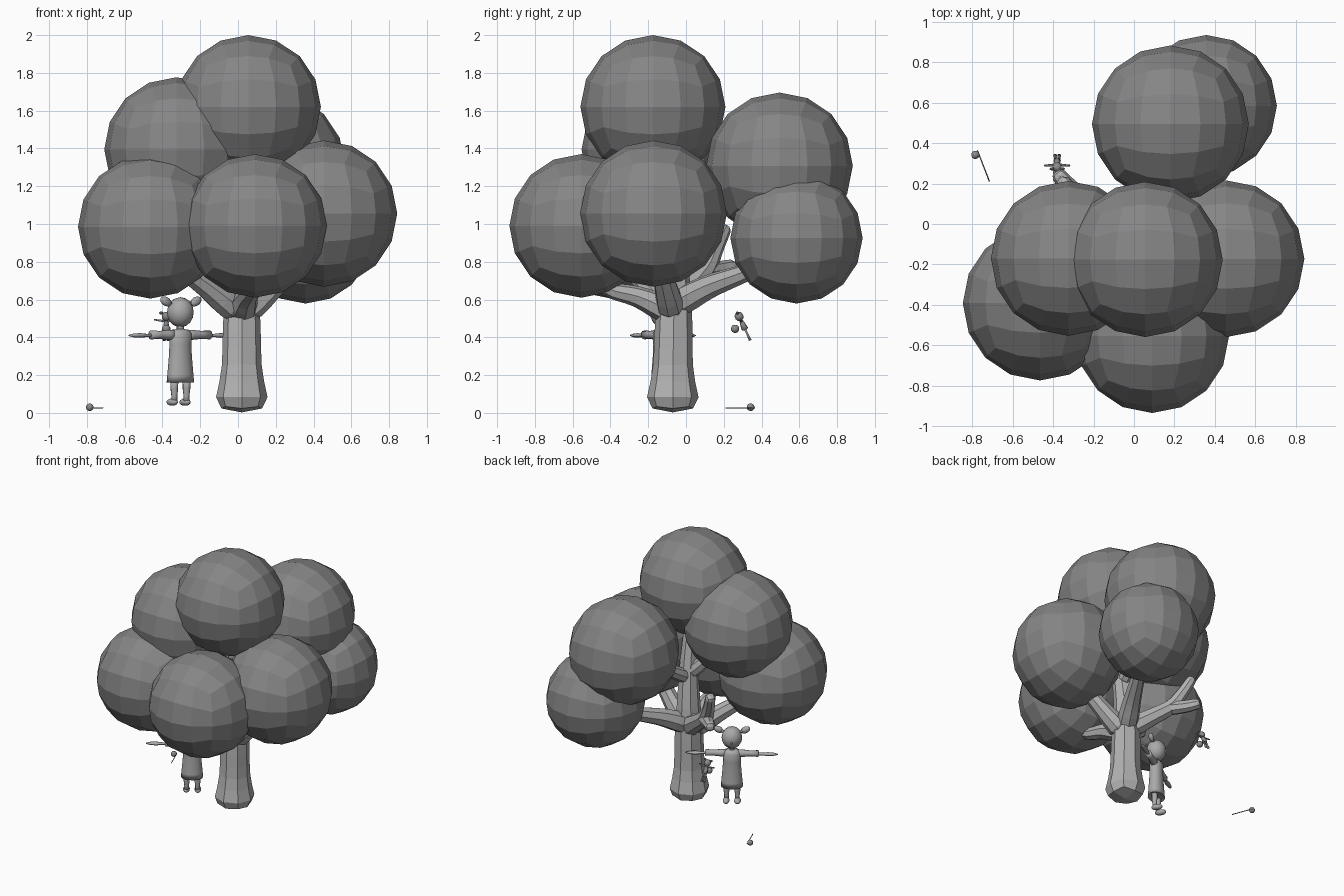
import bpy, bmesh, math
from mathutils import Matrix, Vector

if "Cube" in bpy.data.objects:
    bpy.data.objects.remove(bpy.data.objects["Cube"])


def material(name, v):
    m = bpy.data.materials.new(name)
    m.diffuse_color = (v, v, v, 1)
    m.use_nodes = True
    m.node_tree.nodes["Principled BSDF"].inputs["Base Color"].default_value = m.diffuse_color
    return m


LEAF = material("dark_grey_leaves", 0.235)
BARK = material("light_grey_bark", 0.45)
CLOTH = material("mid_grey_figure", 0.40)
TOY = material("dark_grey_toys", 0.26)
I = Matrix.Identity(4)


def add_object(name, bm, mat, matrix=I, smooth=False):
    bmesh.ops.recalc_face_normals(bm, faces=bm.faces)
    me = bpy.data.meshes.new(name)
    for f in bm.faces:
        f.smooth = smooth
    bm.to_mesh(me)
    bm.free()
    me.materials.append(mat)
    ob = bpy.data.objects.new(name, me)
    ob.matrix_world = matrix
    bpy.context.collection.objects.link(ob)
    return ob


def ball(name, loc, size, mat, cuts=3, base=I, rot=I, smooth=False):
    """Rounded cube: an even quad sphere scaled to the given radii."""
    bm = bmesh.new()
    bmesh.ops.create_cube(bm, size=2)
    bmesh.ops.subdivide_edges(bm, edges=bm.edges[:], cuts=cuts, use_grid_fill=True)
    for v in bm.verts:
        d = Vector([math.tan(c * math.pi / 4) for c in v.co]).normalized()
        v.co = Vector([d[i] * size[i] for i in range(3)])
    return add_object(name, bm, mat, base @ Matrix.Translation(loc) @ rot, smooth)


def lathe(name, profile, mat, matrix=I, sides=12, squash=1.0):
    """Rings of (radius, height) joined along local z, capped at both ends."""
    bm = bmesh.new()
    rings = []
    for r, h in profile:
        rings.append([bm.verts.new((r * math.cos(2 * math.pi * i / sides),
                                    r * squash * math.sin(2 * math.pi * i / sides), h))
                      for i in range(sides)])
    for a, b in zip(rings, rings[1:]):
        for i in range(sides):
            j = (i + 1) % sides
            bm.faces.new((a[i], a[j], b[j], b[i]))
    bm.faces.new(rings[0])
    bm.faces.new(rings[-1])
    return add_object(name, bm, mat, matrix, True)


def limb(name, path):
    """Skinned path of (x, y, z, radius), rounded to eight sides."""
    me = bpy.data.meshes.new(name)
    me.from_pydata([p[:3] for p in path], [(i, i + 1) for i in range(len(path) - 1)], [])
    me.materials.append(BARK)
    ob = bpy.data.objects.new(name, me)
    bpy.context.collection.objects.link(ob)
    ob.modifiers.new("skin", 'SKIN')
    for sv, p in zip(me.skin_vertices[0].data, path):
        sv.radius = (p[3], p[3])
    sub = ob.modifiers.new("round", 'SUBSURF')
    sub.levels = sub.render_levels = 1


# Foliage clumps: centre, horizontal radius, vertical radius
for name, c, r, rz in [
        ("top_leaves", (0.055, -0.175, 1.62), 0.384, 0.38),
        ("front_left_leaves", (-0.465, -0.392, 0.985), 0.382, 0.38),
        ("front_leaves", (0.09, -0.555, 0.99), 0.38, 0.38),
        ("right_leaves", (0.455, -0.172, 1.055), 0.388, 0.387),
        ("left_leaves", (-0.325, -0.17, 1.395), 0.383, 0.382),
        ("back_leaves", (0.18, 0.495, 1.308), 0.388, 0.388),
        ("back_right_leaves", (0.357, 0.585, 0.926), 0.35, 0.347)]:
    ball(name, c, (r, r, rz), LEAF)

# Trunk and branches
limb("trunk", [(.02, -.07, -.012, .20), (.02, -.07, .17, .115), (.02, -.065, .50, .108),
               (.02, -.06, .70, .09), (.04, -.09, 1.0, .07), (.05, -.17, 1.5, .05)])
limb("front_branch", [(.02, -.07, .53, .09), (.05, -.26, .62, .06), (.08, -.42, .65, .045),
                      (.09, -.55, .85, .04)])
limb("front_left_branch", [(.01, -.08, .52, .09), (-.17, -.2, .67, .065), (-.42, -.36, .85, .045)])
limb("right_branch", [(.03, -.07, .52, .09), (.20, -.11, .68, .065), (.42, -.17, .92, .045)])
limb("back_right_branch", [(.02, -.06, .57, .09), (.12, .12, .67, .07), (.24, .34, .75, .05),
                           (.34, .52, .86, .04)])
limb("bare_branch", [(.01, -.06, .56, .09), (-.12, .03, .66, .068), (-.25, .11, .76, .058),
                     (-.31, .16, .88, .045), (-.36, .215, 1.0, .04)])
limb("bare_twig", [(-.20, .08, .74, .055), (-.32, .18, .76, .048), (-.39, .262, .78, .04)])
limb("left_upper_branch", [(.03, -.08, .95, .06), (-.14, -.12, 1.12, .045), (-.3, -.17, 1.3, .035)])
limb("back_branch", [(.04, -.08, .92, .06), (.09, .15, 1.06, .045), (.16, .40, 1.22, .035)])

# Girl under the tree, turned towards the back left
G = Matrix.Translation((-.305, -.122, 0)) @ Matrix.Rotation(math.radians(212), 4, 'Z')
lathe("dress", [(.070, .165), (.078, .16), (.074, .20), (.065, .30), (.062, .36), (.065, .42),
                (.05, .437), (.02, .445)], CLOTH, G, 14, 0.75)
lathe("neck", [(.02, .43), (.02, .48)], CLOTH, G, 8)
ball("head", (0, 0, .533), (.072, .07, .08), CLOTH, 3, G, smooth=True)
ball("nose", (0, -.070, .52), (.008, .01, .008), CLOTH, 1, G, smooth=True)
for side, s in (("left", 1), ("right", -1)):
    turn = Matrix.Rotation(s * math.pi / 2, 4, 'Y')
    lathe(side + "_sleeve", [(.028, .03), (.026, .08), (.021, .13), (.024, .185), (.012, .187)],
          CLOTH, G @ Matrix.Translation((0, 0, .413)) @ turn, 10)
    lathe(side + "_hand", [(.013, .17), (.013, .21), (.019, .25), (.016, .29), (.005, .322)],
          CLOTH, G @ Matrix.Translation((0, 0, .41)) @ turn @ Matrix.Scale(0.65, 4, (1, 0, 0)), 8)
    lathe(side + "_leg", [(.017, .055), (.016, .09), (.021, .13), (.022, .18)], CLOTH,
          G @ Matrix.Translation((s * .038, 0, 0)), 8)
    ball(side + "_shoe", (s * .040, -.018, .057), (.024, .042, .020), CLOTH, 2, G, smooth=True)
    ball(side + "_hair_tie", (s * .066, 0, .582), (.012, .012, .012), CLOTH, 1, G, smooth=True)
    ball(side + "_pigtail", (s * .094, .005, .59), (.036, .018, .024), CLOTH, 2, G,
         Matrix.Rotation(-s * .5, 4, 'Y'), True)

# Small hanging doll near the girl, leaning back
D = Matrix.Translation((-.38, .30, .47)) @ Matrix.Rotation(math.radians(25), 4, 'X')
ball("doll_head", (0, 0, .045), (.024, .024, .026), TOY, 2, D, smooth=True)
lathe("doll_body", [(.008, .025), (.014, .0), (.018, -.03), (.006, -.035)], TOY, D, 8)
for side, s in (("left", 1), ("right", -1)):
    lathe("doll_" + side + "_arm", [(.007, 0), (.006, .03), (.004, .065)], TOY,
          D @ Matrix.Translation((0, 0, .015)) @ Matrix.Rotation(s * 1.4, 4, 'Y'), 6)
    lathe("doll_" + side + "_leg", [(.007, -.03), (.006, -.06), (.009, -.095)], TOY,
          D @ Matrix.Translation((s * .010, 0, 0)), 6)
    ball("doll_" + side + "_hair", (s * .026, 0, .065), (.012, .008, .009), TOY, 1, D)
ball("doll_ball", (-.38, .26, .445), (.023, .023, .023), TOY, 2, smooth=True)

# Ball-headed stick lying away from the tree
ball("stick_knob", (-.785, .342, .03), (.021, .021, .021), TOY, 2, smooth=True)
start, end = Vector((-.775, .365, .027)), Vector((-.715, .21, .027))
aim = (end - start).to_track_quat('Z', 'Y').to_matrix().to_4x4()
lathe("stick", [(.003, 0), (.003, (end - start).length)], TOY,
      Matrix.Translation(start) @ aim, 6)
